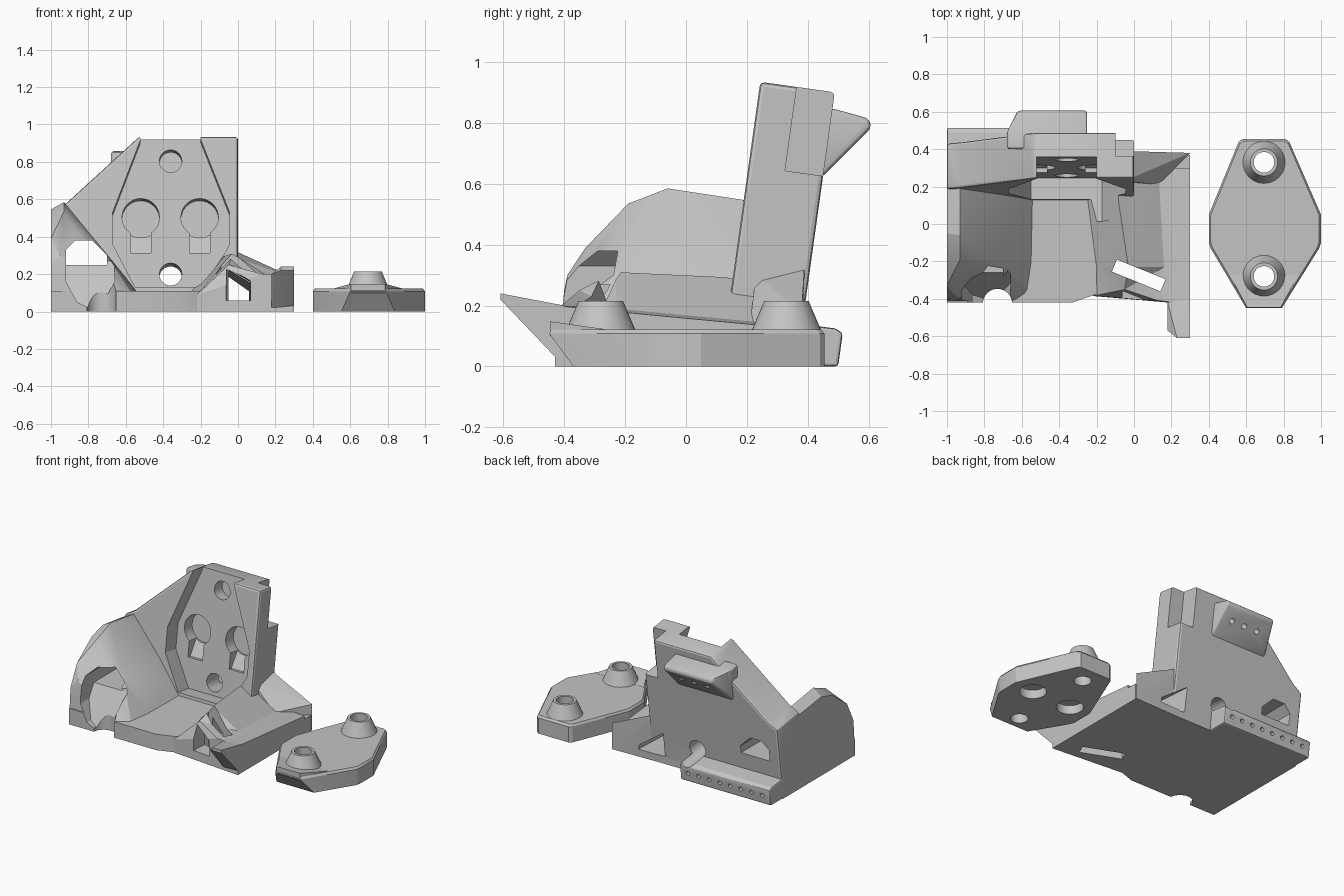
import bpy, bmesh, math
from mathutils import Vector

if "Cube" in bpy.data.objects:
    bpy.data.objects.remove(bpy.data.objects["Cube"])

grey = bpy.data.materials.new("plain_grey")
grey.diffuse_color = (0.55, 0.55, 0.55, 1)
grey.use_nodes = True
grey.node_tree.nodes["Principled BSDF"].inputs["Base Color"].default_value = grey.diffuse_color


def finish(name, bm):
    bmesh.ops.remove_doubles(bm, verts=bm.verts, dist=1e-5)
    bmesh.ops.recalc_face_normals(bm, faces=bm.faces)
    if bm.calc_volume(signed=True) < 0:
        bmesh.ops.reverse_faces(bm, faces=bm.faces)
    me = bpy.data.meshes.new(name)
    bm.to_mesh(me)
    bm.free()
    me.materials.append(grey)
    ob = bpy.data.objects.new(name, me)
    bpy.context.collection.objects.link(ob)
    return ob


def hull(name, pts):
    bm = bmesh.new()
    for p in pts:
        bm.verts.new(p)
    bmesh.ops.convex_hull(bm, input=bm.verts)
    bmesh.ops.delete(bm, geom=[v for v in bm.verts if not v.link_faces], context='VERTS')
    bmesh.ops.dissolve_limit(bm, angle_limit=0.01, verts=bm.verts, edges=bm.edges)
    return finish(name, bm)


def loft(name, rings):
    bm = bmesh.new()
    vs = [[bm.verts.new(p) for p in r] for r in rings]
    n = len(rings[0])
    for a, b in zip(vs, vs[1:]):
        for i in range(n):
            j = (i + 1) % n
            bm.faces.new((a[i], a[j], b[j], b[i]))
    bm.faces.new(vs[0])
    bm.faces.new(vs[-1])
    return finish(name, bm)


def lean(x, h, d):
    # coordinates on the leaning back slab: height h, depth d behind its front
    return (x, 0.113 + 0.14 * h + d, h - 0.14 * d)


def slab(name, outline, d0, d1):
    return loft(name, [[lean(x, h, d) for x, h in outline] for d in (d0, d1)])


def disc(cx, cz, r, n=32):
    return [(cx + r * math.cos(2 * math.pi * i / n), cz + r * math.sin(2 * math.pi * i / n)) for i in range(n)]


def upright(name, outline, z0, z1):
    return loft(name, [[(x, y, z) for x, y in outline] for z in (z0, z1)])


def rod(name, a, b, r0, r1=None, n=12):
    a, b = Vector(a), Vector(b)
    q = (b - a).to_track_quat('Z', 'Y')
    return loft(name, [[p + q @ Vector((x, y, 0)) for x, y in disc(0, 0, r, n)]
                       for p, r in ((a, r0), (b, r1 or r0))])


def apply(ob, mod):
    bpy.context.view_layer.objects.active = ob
    bpy.ops.object.modifier_apply(modifier=mod.name)


def bevel(ob, w, seg=2):
    m = ob.modifiers.new("bevel", 'BEVEL')
    m.width, m.segments, m.limit_method = w, seg, 'ANGLE'
    m.angle_limit = math.radians(25)
    apply(ob, m)
    return ob


def tidy(me):
    # triangles only, so every solid stays exact; returns volume
    bm = bmesh.new()
    bm.from_mesh(me)
    bmesh.ops.remove_doubles(bm, verts=bm.verts, dist=1e-6)
    bmesh.ops.triangulate(bm, faces=bm.faces)
    v = bm.calc_volume(signed=True)
    bm.to_mesh(me)
    bm.free()
    return v


def combine(ob, others, op):
    for o in others:
        v0, vo = tidy(ob.data), tidy(o.data)
        for solver in ('MANIFOLD', 'EXACT', 'FLOAT'):
            old = ob.data.copy()
            m = ob.modifiers.new("bool", 'BOOLEAN')
            m.operation, m.object, m.solver = op, o, solver
            apply(ob, m)
            v1 = tidy(ob.data)
            lo, hi = (max(v0, vo), v0 + vo) if op == 'UNION' else (v0 - vo, v0)
            if lo - 1e-4 <= v1 <= hi + 1e-4 and v1 > 1e-3 and abs(v1 - v0) > 1e-8:
                break
            ob.data = old
        bpy.data.objects.remove(o)


def smooth(ob):
    bm = bmesh.new()
    bm.from_mesh(ob.data)
    bmesh.ops.dissolve_limit(bm, angle_limit=0.005, verts=bm.verts, edges=bm.edges)
    bm.to_mesh(ob.data)
    bm.free()
    bpy.ops.object.select_all(action='DESELECT')
    ob.select_set(True)
    bpy.context.view_layer.objects.active = ob
    bpy.ops.object.shade_smooth_by_angle(angle=math.radians(20))


# leaning back slab
body = bevel(slab("bracket_body", [(0, -.06), (0, .935), (-.53, .935), (-.93, .57), (-1, .53), (-1, -.06)], 0, .245), .014)
# notch in the upper rear corner of the slab
combine(body, [slab("notch", [(-.1, .66), (.1, .66), (.1, 1.1), (-.1, 1.1)], .12, .4)], 'DIFFERENCE')

parts = []
# floor of the tray
parts.append(upright("floor", [(-1, -.42), (-.33, -.42), (-.1, -.34), (.1, -.40), (.3, -.43), (.3, .37), (-1, .37)], 0, .11))
# tall block on the left
parts.append(hull("left_block", [
    (-1, -.42, 0), (-1, .37, 0), (-.5, .3, 0), (-.5, -.42, 0),
    (-1, -.40, .25), (-.95, -.39, .3), (-1, -.33, .39), (-1, -.17, .51), (-1, -.05, .545), (-1, .37, .49),
    (-.93, -.19, .535), (-.93, -.06, .585), (-.93, .3, .53),
    (-.72, -.22, .33), (-.54, .3, .11), (-.60, -.42, .07), (-.55, -.2, .11)]))
# wing on the right, with a ridge
ring = lambda y, pts: [(x, y, z) for x, z in pts]
parts.append(loft("right_wing", [
    ring(.3, [(-.27, 0), (-.27, .11), (-.11, .285), (.13, .14), (.3, .13), (.3, 0)]),
    ring(-.23, [(-.2, 0), (-.2, .11), (-.03, .31), (.16, .19), (.3, .18), (.3, 0)]),
    [(-.22, -.385, 0), (-.22, -.385, .09), (-.05, -.35, .25), (.13, -.41, .2), (.3, -.43, .2), (.3, -.43, 0)]]))
# gusset between wing and slab
parts.append(hull("gusset", [(-.05, .2, 0), (-.05, .37, 0), (.3, .38, 0), (.3, .38, .18), (-.05, .39, .34),
                             (-.05, .23, .3), (.13, .21, .14), (.13, .21, 0)]))
# forward prong
parts.append(hull("prong", [(.18, -.40, 0), (.3, -.40, 0), (.18, -.42, .2), (.3, -.40, .2), (.23, -.61, .24),
                            (.3, -.61, .24), (.18, -.57, .2), (.3, -.61, .22), (.23, -.61, .22)]))
# rear ledge
parts.append(bevel(hull("rear_ledge", [(x, y, z) for x in (-1, -.31)
                                       for y, z in ((.3, 0), (.50, 0), (.515, .11), (.49, .125), (.3, .15))]), .01))
# rear hook near the top
hook = [(.40, .60), (.40, .86), (.49, .845), (.6, .815), (.61, .785), (.455, .63)]
parts.append(bevel(hull("rear_hook", [(x, y, z) for y, z in hook
                                      for x in ((-.68, -.25) if y < .5 else (-.62, -.25))]), .018, 3))
combine(body, parts, 'UNION')

cuts = []
# six-sided recess in the slab
cuts.append(slab("recess", [(-.52, .92), (-.52, 1.1), (-.2, 1.1), (-.2, .92), (-.045, .53), (-.045, .36),
                            (-.17, .13), (-.55, .13), (-.67, .36), (-.67, .53)], -.12, .115))
# round holes, the lower one going right through
cuts.append(slab("upper_hole", disc(-.36, .82, .06), .05, .2))
cuts.append(slab("lower_hole", disc(-.36, .215, .06), .05, .42))
# keyholes
for cx in (-.52, -.205):
    cuts.append(slab("key_round", disc(cx, .52, .1), .05, .2))
    cuts.append(hull("key_slot", [lean(cx + s * .055, h, d) for s in (-1, 1)
                                  for h, d in ((.33, .1), (.33, .14), (.45, .1), (.45, .198))]))
# tunnel through the left block
cuts.append(loft("left_tunnel", [
    ring(y, ((-.92, .25), (-.92, .33), (-.87, .38), (-.78, .38), (-.70, .30), (-.70, .25))) for y in (-.6, .6)]))
# scooped front pocket below the tunnel, with a round notch in the floor
scoop = ((-.92, .27), (-.66, .27), (-.66, .16), (-.72, .05), (-.79, .015), (-.86, .05), (-.92, .16))
cuts.append(loft("scoop", [[(x, -.6, z) for x, z in scoop], [(x, -.41 + .6 * z, z) for x, z in scoop]]))
cuts.append(rod("floor_notch", (-.73, -.425, -.1), (-.73, -.425, .2), .078, n=32))
# slanting clip slot through the wing
c, s = math.cos(math.radians(-22)), math.sin(math.radians(-22))
cuts.append(upright("clip_slot", [(.025 + u * c - v * s, -.275 + u * s + v * c)
                                  for u, v in ((-.14, -.035), (.14, -.035), (.14, .035), (-.14, .035))], -.1, .5))
# tapering tunnel from the clip to the rear of the wing
cuts.append(loft("wing_tunnel", [[(-.07, -.5, .06), (.07, -.5, .06), (.07, -.5, .17), (-.07, -.5, .23)],
                                 [(-.05, -.2, .06), (.06, -.2, .06), (.06, -.2, .15), (-.05, -.2, .22)],
                                 [(-.11, .5, .05), (.11, .5, .05), (.10, .5, .07), (-.11, .5, .22)]]))
# rows of small holes
for i in range(8):
    x = -.37 - .081 * i
    cuts.append(rod("ledge_hole", (x, .46, .06), (x, .6, .06), .014))
for i in range(3):
    x = -.34 - .1 * i
    cuts.append(rod("hook_hole", (x, .49, .77), (x, .59, .67), .018))
# flat underside
cuts.append(upright("below", [(-2, -2), (2, -2), (2, 2), (-2, 2)], -1, 0))
combine(body, cuts, 'DIFFERENCE')
smooth(body)

# separate clamp plate
rim = [(.6, -.45), (.79, -.45), (.99, -.13), (1, -.1), (1, .05), (.83, .44), (.81, .455),
       (.58, .455), (.56, .44), (.4, .05), (.4, -.1), (.41, -.13)]
foot = [(.553, -.37), (.84, -.37)] + rim[2:]
plate = loft("clamp_plate", [[(x, y, 0) for x, y in foot], [(x, y, .108) for x, y in rim],
                             [(.695 + (x - .695) * .965, .005 + (y - .005) * .975, .122) for x, y in rim]])
# raised front ramp and two conical studs
ys = (.33, -.28)
combine(plate, [hull("ramp", [(x, y, z) for x, y, t in ((.605, -.446, .148), (.785, -.446, .148),
                                                       (.51, -.27, .123), (.88, -.27, .123)) for z in (.1, t)])]
        + [rod("stud", (.695, y, .1), (.695, y, .215), .122, .073, n=40) for y in ys], 'UNION')
# bores through the studs and blind holes underneath
combine(plate, [rod("bore", (.695, y, -.1), (.695, y, .4), .055, n=32) for y in ys]
        + [rod("blind_hole", (.695 + k * .15, .03, -.1), (.695 + k * .15, .03, .06), .085, n=32) for k in (-1, 1)],
        'DIFFERENCE')
smooth(plate)
